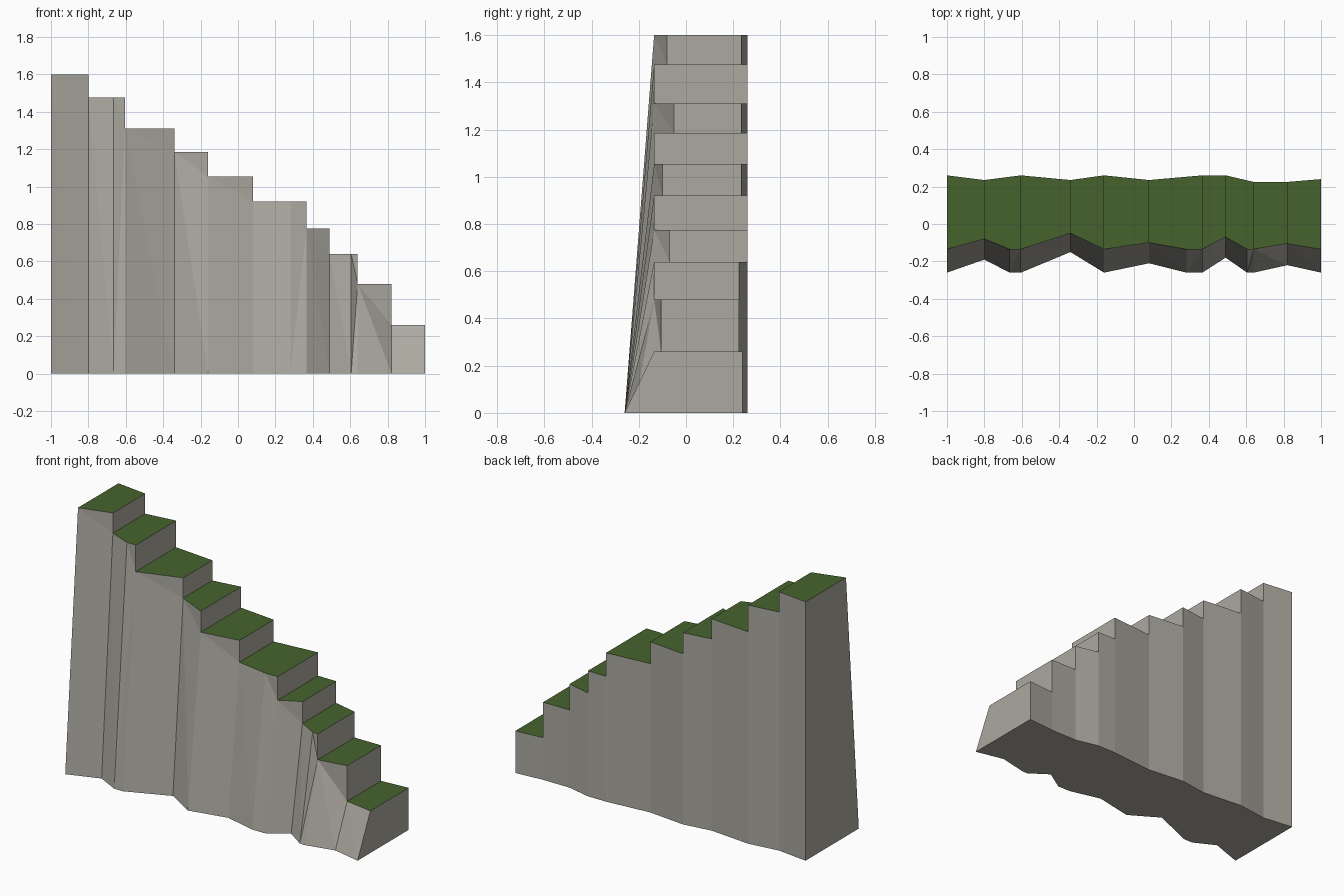
import bpy, bmesh

cube = bpy.data.objects.get("Cube")
if cube:
    bpy.data.objects.remove(cube)


def material(name, rgb):
    m = bpy.data.materials.new(name)
    m.use_nodes = True
    m.diffuse_color = (*rgb, 1)
    m.node_tree.nodes["Principled BSDF"].inputs["Base Color"].default_value = (*rgb, 1)
    return m


# Step edges: x, height of the step to the right, back y
edges = [(-1, 1.60, .26), (-.8, 1.475, .235), (-.605, 1.31, .26), (-.34, 1.185, .235),
         (-.16, 1.055, .26), (.08, .92, .235), (.365, .775, .26), (.49, .64, .26),
         (.64, .48, .225), (.82, .26, .225), (1, 0, .24)]
# Front outline: x, top y, foot y
front = [(-1, -.135, -.26), (-.8, -.08, -.19), (-.665, -.135, -.26), (-.605, -.135, -.26),
         (-.34, -.05, -.15), (-.16, -.135, -.26), (.08, -.1, -.21), (.28, -.135, -.26),
         (.365, -.135, -.26), (.49, -.07, -.18), (.605, -.135, -.26), (.64, -.135, -.26),
         (.82, -.105, -.22), (1, -.135, -.26)]
edge_x = [e[0] for e in edges]
bm = bmesh.new()


def face(*points):
    unique = list(dict.fromkeys(points))
    if len(unique) > 2:
        bm.faces.new([bm.verts.new(p) for p in unique])


for (x0, z, back0), (x1, low, back1) in zip(edges, edges[1:]):
    span = [p for p in front if x0 <= p[0] <= x1]
    # Grass tread
    face(*[(x, y, z) for x, y, _ in span], (x1, back1, z), (x0, back0, z))
    # Rock face, sloping out to the foot
    for (xa, ta, fa), (xb, tb, fb) in zip(span, span[1:]):
        zb = low if xb == x1 and xb < 1 else z
        foot_a, foot_b = (xa, fa, 0), (xb, fb, 0)
        top_a, low_b, top_b = (xa, ta, z), (xb, tb, zb), (xb, tb, z)
        if xa in edge_x:
            face(foot_a, foot_b, top_a)
            face(foot_b, low_b, top_a)
        else:
            face(foot_a, foot_b, low_b)
            face(foot_a, low_b, top_a)
        face(top_a, low_b, top_b)
    # Upright back wall
    face((x1, back1, 0), (x0, back0, 0), (x0, back0, z), (x1, back1, z), (x1, back1, low))
    # Riser down to the next tread, or the low end wall
    _, ty, fy = span[-1]
    face((x1, fy if x1 == 1 else ty, low), (x1, back1, low), (x1, back1, z), (x1, ty, z))

# Tall end wall and underside
x, ty, fy = front[0]
height, back = edges[0][1:]
face((x, fy, 0), (x, ty, height), (x, back, height), (x, back, 0))
face(*[(px, foot, 0) for px, _, foot in front], *[(px, by, 0) for px, _, by in reversed(edges)])

bmesh.ops.remove_doubles(bm, verts=bm.verts[:], dist=.0001)
bmesh.ops.recalc_face_normals(bm, faces=bm.faces[:])

# Grass on level upward faces, stone elsewhere
for f in bm.faces:
    f.material_index = int(f.normal.z > .9)
mesh = bpy.data.meshes.new("stepped_cliff")
bm.to_mesh(mesh)
bm.free()
mesh.materials.append(material("grey stone", (.41, .395, .35)))
mesh.materials.append(material("dark grass", (.062, .123, .026)))
cliff = bpy.data.objects.new("stepped_cliff", mesh)
bpy.context.collection.objects.link(cliff)
